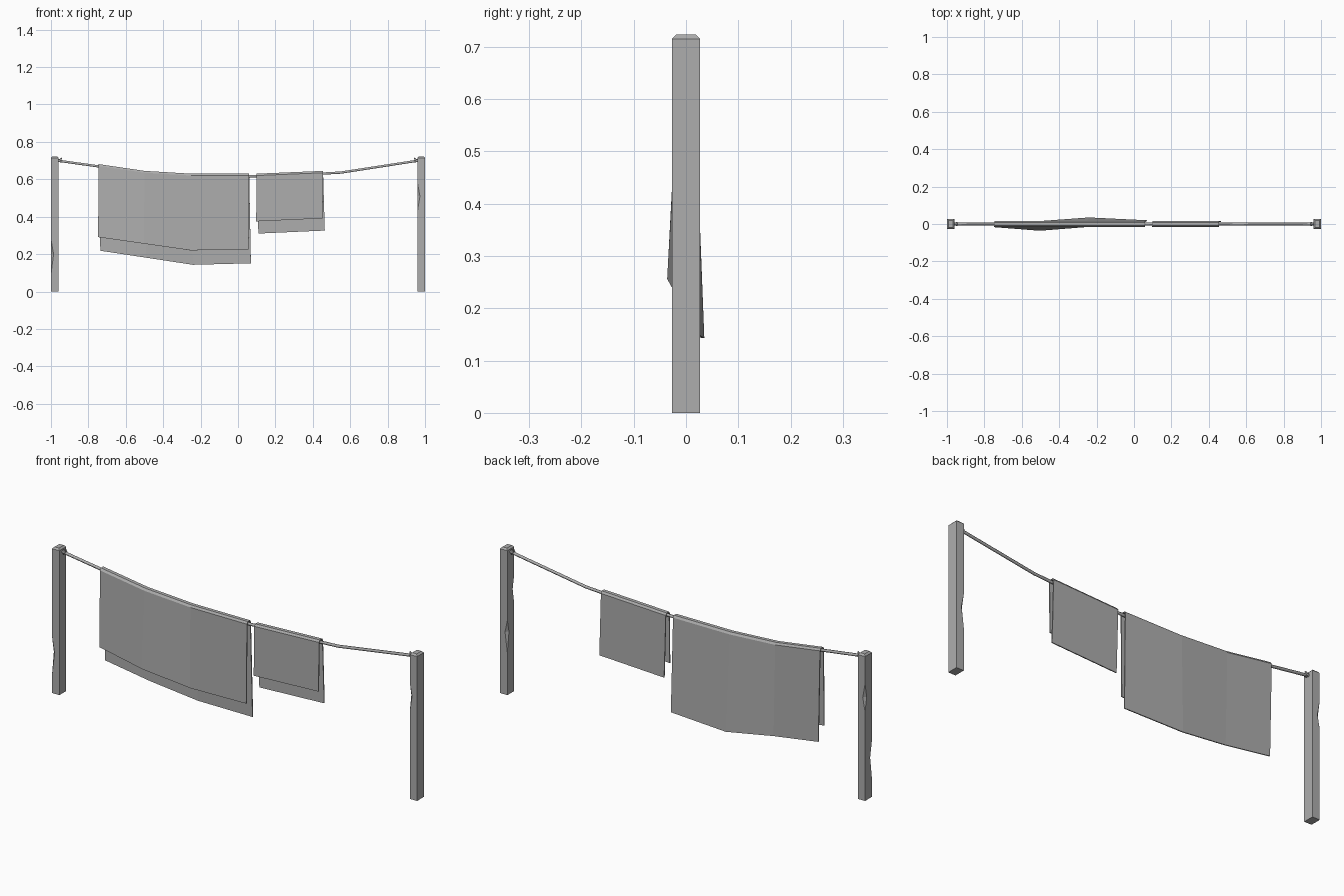
import bpy
import bmesh
from mathutils import Vector, Matrix

if "Cube" in bpy.data.objects:
    bpy.data.objects.remove(bpy.data.objects["Cube"])

GREY = (0.42, 0.42, 0.42, 1)
grey = bpy.data.materials.new("plain grey")
grey.use_nodes = True
grey.diffuse_color = GREY
grey.node_tree.nodes["Principled BSDF"].inputs["Base Color"].default_value = GREY


def add_object(name, bm):
    mesh = bpy.data.meshes.new(name)
    bm.to_mesh(mesh)
    bm.free()
    mesh.materials.append(grey)
    obj = bpy.data.objects.new(name, mesh)
    bpy.context.collection.objects.link(obj)
    return obj


def apply_modifiers(obj):
    bpy.context.view_layer.update()
    done = obj.evaluated_get(bpy.context.evaluated_depsgraph_get())
    mesh = bpy.data.meshes.new_from_object(done)
    obj.modifiers.clear()
    obj.data = mesh


HALF_X, HALF_Y, POST_H = 0.02, 0.027, 0.723


def chip_cutter(corner, side_y, low, mid, high, depth):
    """Wedge that knocks a diamond-shaped chip out of one post edge."""
    out = Vector((-1, side_y, 0)).normalized()
    along = Vector((-out.y, out.x, 0)) * 0.1
    apex = corner - out * depth + Vector((0, 0, mid))
    bm = bmesh.new()
    for side in (-along, along):
        bm.verts.new(apex + side)
        for z in (low, high):
            edge = corner + Vector((0, 0, z))
            bm.verts.new(apex + (edge - apex) * 2 + side)
    bmesh.ops.convex_hull(bm, input=bm.verts)
    bmesh.ops.recalc_face_normals(bm, faces=bm.faces)
    return add_object("chip_cutter", bm)


def post(name, x, chips):
    bm = bmesh.new()
    bmesh.ops.create_cube(bm, size=1, matrix=Matrix.Translation((x, 0, POST_H / 2))
                          @ Matrix.Diagonal((HALF_X * 2, HALF_Y * 2, POST_H, 1)))
    top = [e for e in bm.edges if all(v.co.z > 0.5 for v in e.verts)]
    bmesh.ops.bevel(bm, geom=top, offset=0.008, segments=1, affect='EDGES')
    obj = add_object(name, bm)
    cutters = []
    for side_y, low, mid, high, depth in chips:
        corner = Vector((x - HALF_X, side_y * HALF_Y, 0))
        cutter = chip_cutter(corner, side_y, low, mid, high, depth)
        cutter.hide_render = True
        cutters.append(cutter)
        mod = obj.modifiers.new("chip", 'BOOLEAN')
        mod.operation = 'DIFFERENCE'
        mod.solver = 'EXACT'
        mod.object = cutter
    apply_modifiers(obj)
    for cutter in cutters:
        bpy.data.objects.remove(cutter)


# Weathered posts, chipped on their -x edges
post("right_post", -0.98, [(-1, 0.09, 0.2, 0.28, 0.01), (1, 0.44, 0.51, 0.58, 0.009)])
post("left_post", 0.98, [(-1, 0.43, 0.51, 0.58, 0.009), (1, 0.21, 0.31, 0.37, 0.009)])


# Sagging line
def tube(name, points, radius, cyclic=False):
    curve = bpy.data.curves.new(name, 'CURVE')
    curve.dimensions = '3D'
    curve.bevel_depth = radius
    curve.bevel_resolution = 1
    curve.use_fill_caps = True
    spline = curve.splines.new('POLY')
    spline.points.add(len(points) - 1)
    for p, co in zip(spline.points, points):
        p.co = (*co, 1)
    spline.use_cyclic_u = cyclic
    curve.materials.append(grey)
    obj = bpy.data.objects.new(name, curve)
    bpy.context.collection.objects.link(obj)


sag = [(-0.965, 0.7), (-0.5, 0.634), (-0.25, 0.619), (0.06, 0.616), (0.3, 0.622),
       (0.55, 0.636), (0.965, 0.7)]
tube("line", [(x, 0, z) for x, z in sag], 0.007)

# Hook and knot where the line meets each post
for side, label in ((-1, "right"), (1, "left")):
    tube(label + "_hook", [(side * 0.965, 0, 0.706), (side * 0.948, 0, 0.706),
                           (side * 0.943, 0, 0.715)], 0.004)
    bm = bmesh.new()
    bmesh.ops.create_cone(bm, cap_ends=True, segments=8, radius1=0.011, radius2=0.011, depth=0.01,
                          matrix=Matrix.Translation((side * 0.948, 0, 0.7))
                          @ Matrix.Rotation(1.5708, 4, 'Y'))
    add_object(label + "_knot", bm)


def towel(name, stations):
    """Stations: x, top, front hem height, front hem y, back hem height, back hem y."""
    bm = bmesh.new()
    rows = []
    for x, top, front_z, front_y, back_z, back_y in stations:
        profile = [(x - 0.003, -front_y, front_z), (x, -0.016, top - 0.01), (x, -0.009, top),
                   (x, 0.009, top), (x, 0.016, top - 0.01), (x + 0.009, back_y, back_z)]
        rows.append([bm.verts.new(p) for p in profile])
    for a, b in zip(rows, rows[1:]):
        for i in range(len(a) - 1):
            bm.faces.new((a[i], b[i], b[i + 1], a[i + 1]))
    obj = add_object(name, bm)
    mod = obj.modifiers.new("thickness", 'SOLIDIFY')
    mod.thickness = 0.005
    mod.offset = -1
    apply_modifiers(obj)


# Cloths folded over the line
towel("large_towel", [(-0.745, 0.681, 0.291, 0.017, 0.218, 0.016),
                      (-0.5, 0.645, 0.256, 0.036, 0.181, 0.016),
                      (-0.25, 0.63, 0.22, 0.016, 0.143, 0.035),
                      (0.06, 0.63, 0.226, 0.017, 0.151, 0.02)])
towel("small_towel", [(0.1, 0.63, 0.375, 0.016, 0.31, 0.016),
                      (0.455, 0.645, 0.391, 0.016, 0.326, 0.016)])
